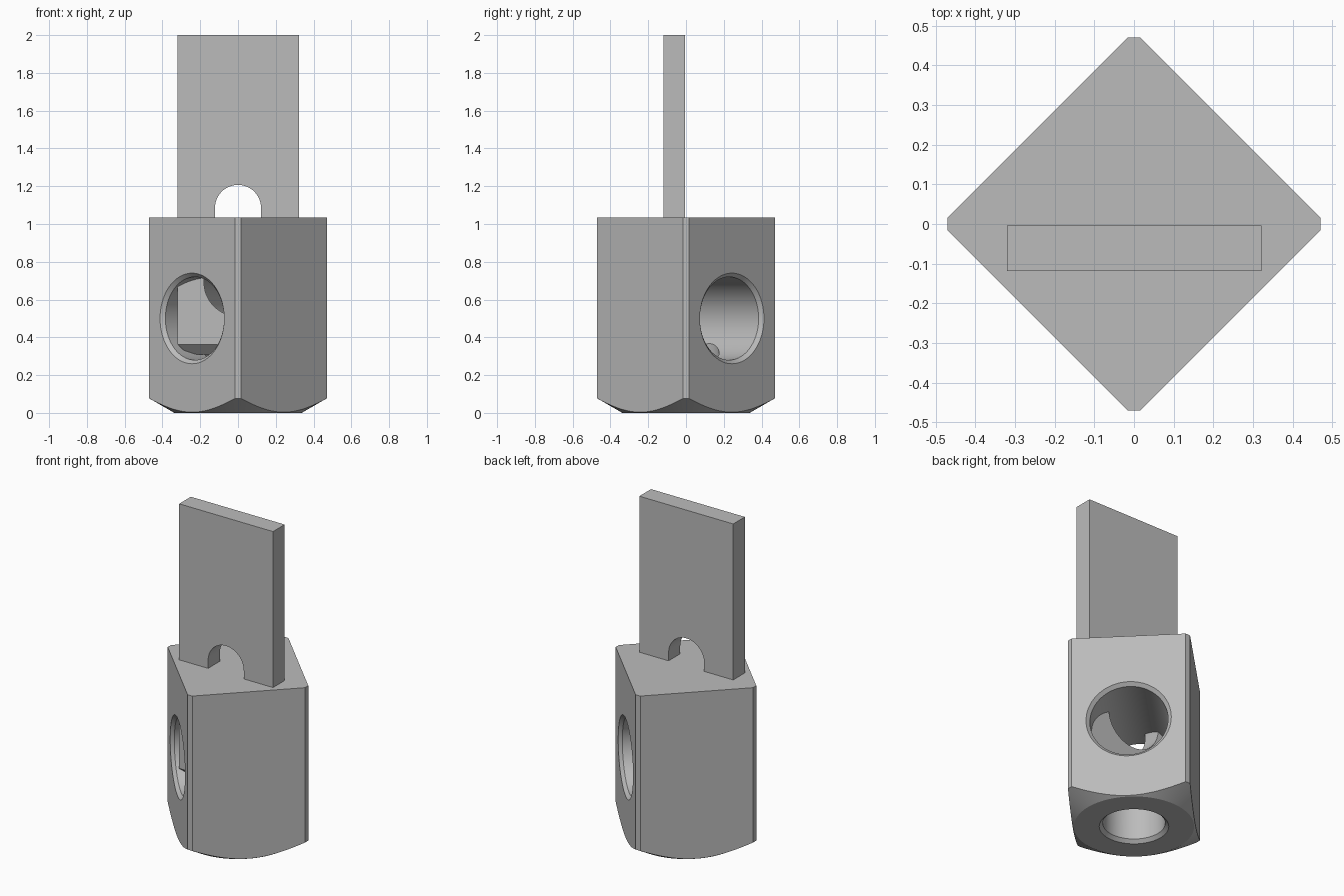
import bpy, bmesh, math
from mathutils import Vector, Matrix

old = bpy.data.objects.get("Cube")
if old:
    bpy.data.objects.remove(old, do_unlink=True)

metal = bpy.data.materials.new("plain_grey_metal")
metal.use_nodes = True
GREY = (0.5, 0.5, 0.5, 1)
metal.diffuse_color = GREY
metal.node_tree.nodes["Principled BSDF"].inputs["Base Color"].default_value = GREY


def finish(name, bm):
    bmesh.ops.recalc_face_normals(bm, faces=bm.faces)
    mesh = bpy.data.meshes.new(name)
    bm.to_mesh(mesh)
    bm.free()
    mesh.materials.append(metal)
    obj = bpy.data.objects.new(name, mesh)
    bpy.context.collection.objects.link(obj)
    return obj


def prism(name, outline, direction, length):
    """Extrude a closed outline of 3D points."""
    bm = bmesh.new()
    face = bm.faces.new([bm.verts.new(p) for p in outline])
    made = bmesh.ops.extrude_face_region(bm, geom=[face])["geom"]
    verts = [v for v in made if isinstance(v, bmesh.types.BMVert)]
    bmesh.ops.translate(bm, verts=verts, vec=Vector(direction) * length)
    return finish(name, bm)


def turned(name, profile, axis=(0, 0, 1), centre=(0, 0, 0), sides=96):
    """Closed solid of revolution from (radius, height) points."""
    bm = bmesh.new()
    rings = []
    for r, h in profile:
        angles = [math.tau * i / sides for i in range(sides)]
        rings.append([bm.verts.new((r * math.cos(a), r * math.sin(a), h)) for a in angles])
    for low, high in zip(rings, rings[1:]):
        for i in range(sides):
            j = (i + 1) % sides
            bm.faces.new((low[i], low[j], high[j], high[i]))
    bm.faces.new(rings[0])
    bm.faces.new(rings[-1])
    turn = Vector((0, 0, 1)).rotation_difference(Vector(axis)).to_matrix().to_4x4()
    bm.transform(Matrix.Translation(centre) @ turn)
    return finish(name, bm)


def carve(obj, tool, operation="DIFFERENCE"):
    tool.hide_render = True
    mod = obj.modifiers.new("carve", "BOOLEAN")
    mod.operation, mod.solver, mod.object = operation, "EXACT", tool
    bpy.context.view_layer.objects.active = obj
    bpy.ops.object.modifier_apply(modifier=mod.name)
    bpy.data.objects.remove(tool, do_unlink=True)


# Square body standing on a diagonal, with narrow flats on its corners
TOP, REACH, FLAT = 1.035, 0.47, 0.016
corners = []
for k in range(4):
    spin = Matrix.Rotation(k * math.pi / 2, 3, "Z")
    corners += [spin @ Vector((REACH, s * FLAT, 0)) for s in (-1, 1)]
body = prism("terminal_body", corners, (0, 0, 1), TOP)

# Conical chamfer around the foot
foot_r, slope = 0.337, math.sqrt(3)
cone = turned("foot_cone", [(foot_r, 0), (foot_r + 1.2 * slope, 1.2)], sides=128)
carve(body, cone, "INTERSECT")

# Countersunk cross hole through two opposite sides
wall = (REACH + FLAT) / math.sqrt(2)
R, SINK = 0.22, 0.02
cross = [(R + 0.06, -wall - 0.04), (R, SINK - wall), (R, wall - SINK), (R + 0.06, wall + 0.04)]
carve(body, turned("cross_hole", cross, (1, 1, 0), (0, 0, 0.5)))

# Countersunk bore from the underside up into the cross hole
B = 0.175
carve(body, turned("bottom_bore", [(B + 0.06, -0.04), (B, SINK), (B, 0.5)]))

# Flat blade with a bevelled lower end
bm = bmesh.new()
bmesh.ops.create_cube(bm, size=1)
low, high = Vector((-0.32, -0.118, 0.31)), Vector((0.322, -0.004, 2))
bmesh.ops.scale(bm, vec=high - low, verts=bm.verts)
bmesh.ops.translate(bm, vec=(low + high) / 2, verts=bm.verts)
lower = [e for e in bm.edges if all(v.co.z < 1 for v in e.verts)]
bmesh.ops.bevel(bm, geom=lower, offset=0.053, segments=1, affect="EDGES")
blade = finish("blade", bm)

# Rounded slot and wider round window in the blade
SLOT, ARCH_Z, WINDOW_Z = 0.122, 1.085, 0.692
arch = [(-SLOT, -0.5, WINDOW_Z), (SLOT, -0.5, WINDOW_Z)]
for i in range(33):
    a = math.pi * i / 32
    arch.append((SLOT * math.cos(a), -0.5, ARCH_Z + SLOT * math.sin(a)))
carve(blade, prism("slot_cutter", arch, (0, 1, 0), 1))
carve(blade, turned("window_cutter", [(0.18, -0.5), (0.18, 0.5)], (0, 1, 0), (0, 0, WINDOW_Z)))

# Smooth round surfaces, crisp edges
for obj in (body, blade):
    bpy.ops.object.select_all(action="DESELECT")
    obj.select_set(True)
    bpy.context.view_layer.objects.active = obj
    bpy.ops.object.shade_smooth_by_angle(angle=math.radians(22))
